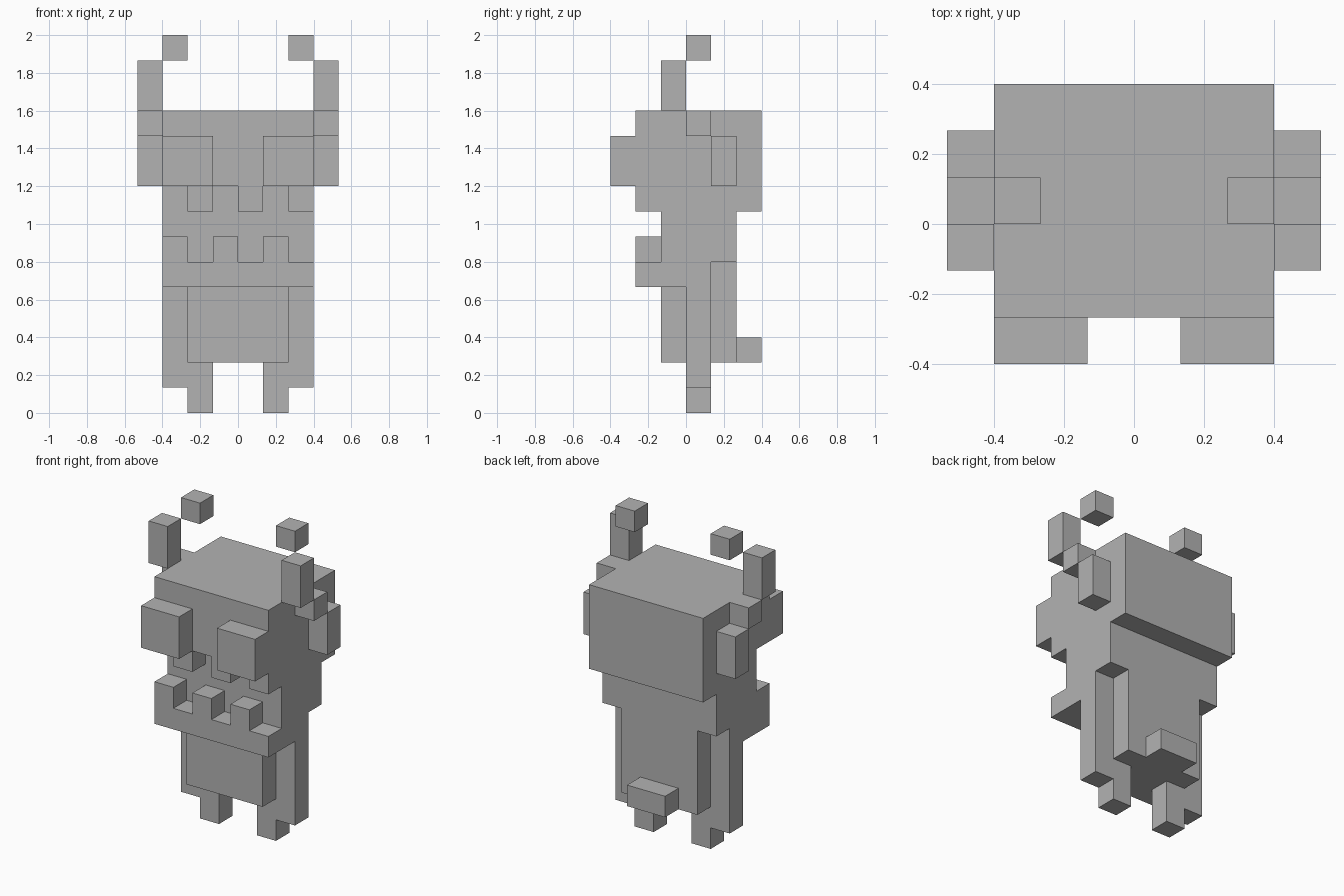
import bpy
import bmesh

if "Cube" in bpy.data.objects:
    bpy.data.objects.remove(bpy.data.objects["Cube"])

U = 2 / 15  # one block

grey = bpy.data.materials.new("plain grey")
grey.use_nodes = True
colour = (0.45, 0.45, 0.45, 1)
grey.diffuse_color = colour
grey.node_tree.nodes["Principled BSDF"].inputs["Base Color"].default_value = colour


def slab(name, outline, x0, x1):
    """Extrude a side outline of (y, z) block corners from x0 to x1."""
    bm = bmesh.new()
    face = bm.faces.new([bm.verts.new((x0 * U, y * U, z * U)) for y, z in outline])
    out = bmesh.ops.extrude_face_region(bm, geom=[face])
    moved = [v for v in out["geom"] if isinstance(v, bmesh.types.BMVert)]
    bmesh.ops.translate(bm, verts=moved, vec=((x1 - x0) * U, 0, 0))
    bmesh.ops.recalc_face_normals(bm, faces=bm.faces)
    mesh = bpy.data.meshes.new(name)
    bm.to_mesh(mesh)
    bm.free()
    mesh.materials.append(grey)
    obj = bpy.data.objects.new(name, mesh)
    bpy.context.collection.objects.link(obj)
    return obj


def block(name, x, y, z):
    return slab(name, [(y[0], z[0]), (y[1], z[0]), (y[1], z[1]), (y[0], z[1])], *x)


def pair(name, x, y, z):
    block("left_" + name, x, y, z)
    block("right_" + name, (-x[1], -x[0]), y, z)


# Head, open mouth and lower jaw share one side outline
slab("head_and_jaw", [(-2, 5), (1, 5), (1, 6), (2, 6), (2, 8), (3, 8),
                      (3, 12), (-2, 12), (-2, 9), (-1, 9), (-1, 6), (-2, 6)], -3, 3)

# Belly rises behind the jaw
slab("belly", [(-1, 2), (2, 2), (2, 6), (1, 6), (1, 5), (-1, 5)], -2, 2)
block("tail", (-1, 1), (2, 3), (2, 3))

# Interlocking teeth
for i, x in enumerate((-3, -1, 1)):
    block(f"lower_tooth_{i + 1}", (x, x + 1), (-2, -1), (6, 7))
    block(f"upper_tooth_{i + 1}", (x + 1, x + 2), (-2, -1), (8, 9))

# Mirrored parts
pair("eye", (1, 3), (-3, -2), (9, 11))
pair("arm", (2, 3), (0, 1), (1, 5))
pair("leg", (1, 2), (0, 1), (0, 2))
pair("ear", (3, 4), (1, 2), (9, 11))
pair("horn_base", (3, 4), (0, 1), (11, 12))
pair("horn", (3, 4), (-1, 0), (12, 14))
pair("horn_tip", (2, 3), (0, 1), (14, 15))
